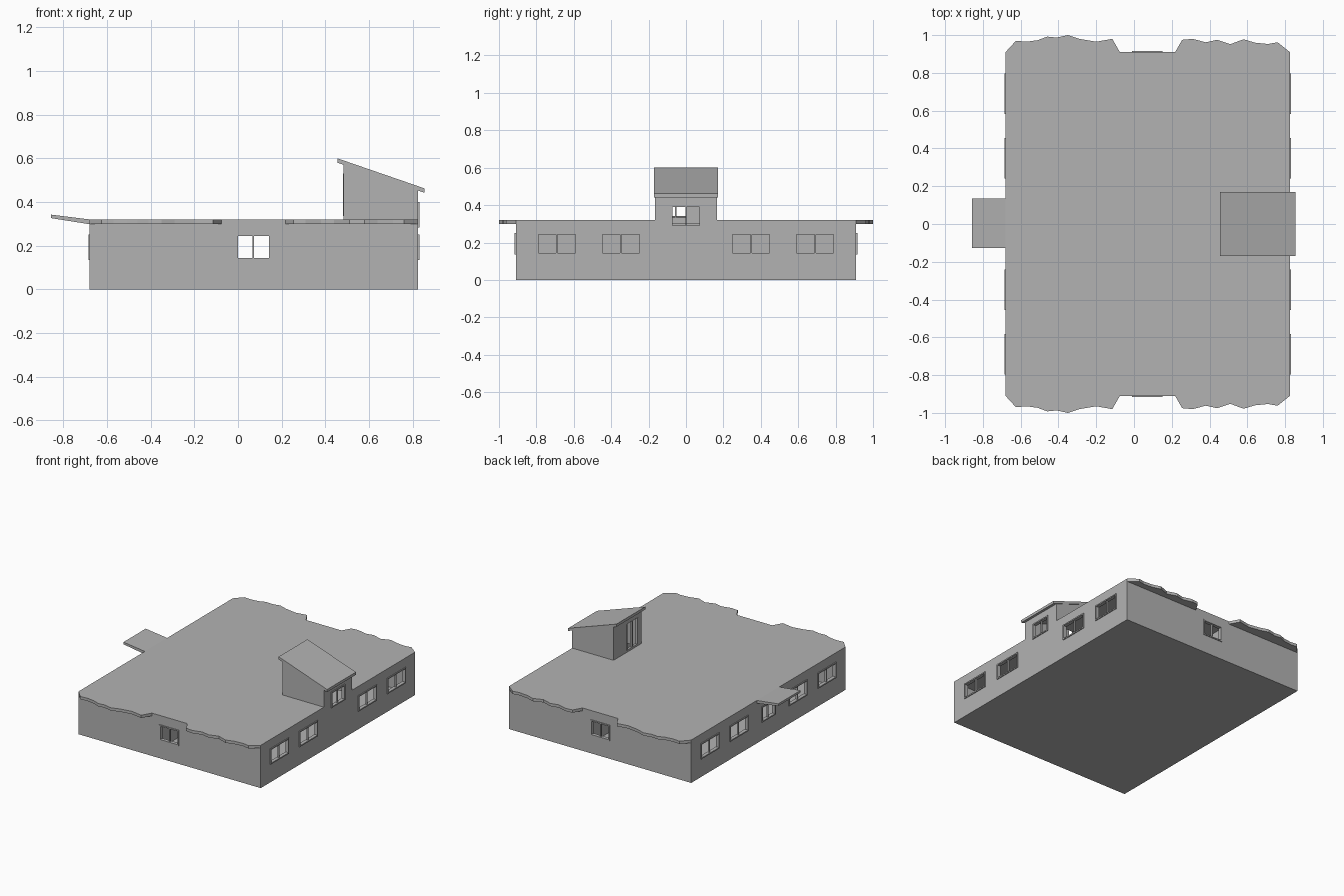
import bpy, bmesh
from mathutils import Vector

if "Cube" in bpy.data.objects:
    bpy.data.objects.remove(bpy.data.objects["Cube"])

grey = bpy.data.materials.new("plain_grey")
grey.diffuse_color = (0.45, 0.45, 0.45, 1)
grey.use_nodes = True
grey.node_tree.nodes["Principled BSDF"].inputs["Base Color"].default_value = grey.diffuse_color

X0, X1, Y1, TOP = -0.68, 0.825, 0.91, 0.32   # outer walls
T = 0.02                                      # wall and slab thickness


def finish(name, bm):
    bmesh.ops.recalc_face_normals(bm, faces=bm.faces)
    me = bpy.data.meshes.new(name)
    bm.to_mesh(me)
    bm.free()
    me.materials.append(grey)
    ob = bpy.data.objects.new(name, me)
    bpy.context.collection.objects.link(ob)
    return ob


def add_box(bm, lo, hi):
    vs = bmesh.ops.create_cube(bm, size=1)["verts"]
    for v in vs:
        v.co = Vector([hi[i] if v.co[i] > 0 else lo[i] for i in range(3)])


def box(name, lo, hi):
    bm = bmesh.new()
    add_box(bm, lo, hi)
    return finish(name, bm)


def prism(name, pts, axis, a, b):
    """Extrude a 2D outline along axis 1 (outline in x,z) or 2 (outline in x,y)."""
    bm = bmesh.new()
    vs = [bm.verts.new((p, a, q) if axis == 1 else (p, q, a)) for p, q in pts]
    f = bm.faces.new(vs)
    r = bmesh.ops.extrude_face_region(bm, geom=[f])
    d = (0, b - a, 0) if axis == 1 else (0, 0, b - a)
    bmesh.ops.translate(bm, vec=d, verts=[v for v in r["geom"] if isinstance(v, bmesh.types.BMVert)])
    return finish(name, bm)


def boolean(ob, tool, op="DIFFERENCE"):
    tool.hide_render = True
    m = ob.modifiers.new("cut", "BOOLEAN")
    m.operation, m.object, m.solver = op, tool, "EXACT"
    bpy.context.view_layer.objects.active = ob
    bpy.ops.object.modifier_apply(modifier=m.name)
    bpy.data.objects.remove(tool, do_unlink=True)


# hollow building with the rooftop stair house rising from the right wall
body = box("building_shell", (X0, -Y1, 0), (X1, Y1, TOP))
boolean(body, prism("stair_house", [(0.483, 0.2), (X1, 0.2), (X1, 0.455), (0.483, 0.575)],
                    1, -0.165, 0.165), "UNION")
boolean(body, box("room_cut", (X0 + T, -Y1 + T, 0.015), (X1 - T, Y1 - T, TOP - T)))
boolean(body, prism("stair_cut", [(0.5, 0.25), (X1 - T, 0.25), (X1 - T, 0.443), (0.5, 0.552)],
                    1, -0.148, 0.148))
boolean(body, box("stair_door_cut", (0.45, -0.12, 0.335), (0.52, 0.01, 0.53)))


def window(name, side, c, half, z0, z1):
    """Cut an opening and set a frame with a centre bar in it."""
    f, out = 0.009, 0.006
    along_x = side in ("front", "back")
    wall = {"front": -Y1, "back": Y1, "left": X0, "right": X1}[side]
    s = 1 if side in ("back", "right") else -1
    d0, d1 = sorted((wall - s * T, wall + s * out))

    def span(a, b, za, zb, e=0):
        if along_x:
            return (a, d0 - e, za), (b, d1 + e, zb)
        return (d0 - e, a, za), (d1 + e, b, zb)
    boolean(body, box("opening", *span(c - half + .002, c + half - .002, z0 + .002, z1 - .002, 0.01)))
    bm = bmesh.new()
    a, b = c - half, c + half
    add_box(bm, *span(a, a + f, z0, z1))
    add_box(bm, *span(b - f, b, z0, z1))
    add_box(bm, *span(a + f, b - f, z0, z0 + f))
    add_box(bm, *span(a + f, b - f, z1 - f, z1))
    add_box(bm, *span(c - 0.004, c + 0.004, z0 + f, z1 - f, -0.006))
    finish(name, bm)


# windows
for side in ("left", "right"):
    for i, y in enumerate((-0.69, -0.348, 0.348, 0.69)):
        window(f"{side}_window_{i + 1}", side, y, 0.108, 0.135, 0.252)
for side in ("front", "back"):
    window(f"{side}_window", side, 0.07, 0.08, 0.135, 0.252)
window("left_middle_window", "left", 0.0, 0.08, 0.135, 0.252)
window("stair_window", "right", 0.0, 0.08, 0.283, 0.40)

# stair house door frame
bm = bmesh.new()
for y in (-0.12, -0.058, 0.003):
    add_box(bm, (0.48, y, 0.335), (0.5, y + 0.007, 0.53))
finish("stair_door_frame", bm)

# sloping roof over the stair house
prism("stair_roof", [(0.455, 0.58), (0.455, 0.6), (0.855, 0.462), (0.855, 0.442)], 1, -0.17, 0.17)

# sloping canopy on the left
prism("left_canopy", [(X0, 0.298), (X0, TOP), (-0.857, 0.342), (-0.857, 0.326)], 1, -0.128, 0.135)

# ragged eaves, mirrored front to back
eaves = {
    "left": [(X0, .91), (-.625, .97), (-.57, .965), (-.51, .973), (-.46, .992), (-.41, .987),
             (-.35, 1), (-.29, .98), (-.2, .965), (-.115, .98), (-.075, .91)],
    "right": [(.218, .91), (.255, .975), (.31, .98), (.38, .962), (.44, .975), (.51, .952),
              (.58, .978), (.64, .96), (.71, .953), (.76, .962), (X1, .91)],
}
for side, pts in eaves.items():
    for end, s in (("front", -1), ("back", 1)):
        prism(f"{end}_{side}_eave", [(x, s * y) for x, y in pts], 2, 0.299, TOP)

# corridor walls with doorways
for name, x in (("left", -0.09), ("right", 0.22)):
    wall = box(f"{name}_corridor_wall", (x, -Y1 + T, 0.015), (x + 0.012, Y1 - T, TOP - T))
    for y in (-0.52, 0.52):
        boolean(wall, box("doorway", (x - 0.05, y - 0.05, 0.01), (x + 0.05, y + 0.05, 0.235)))
